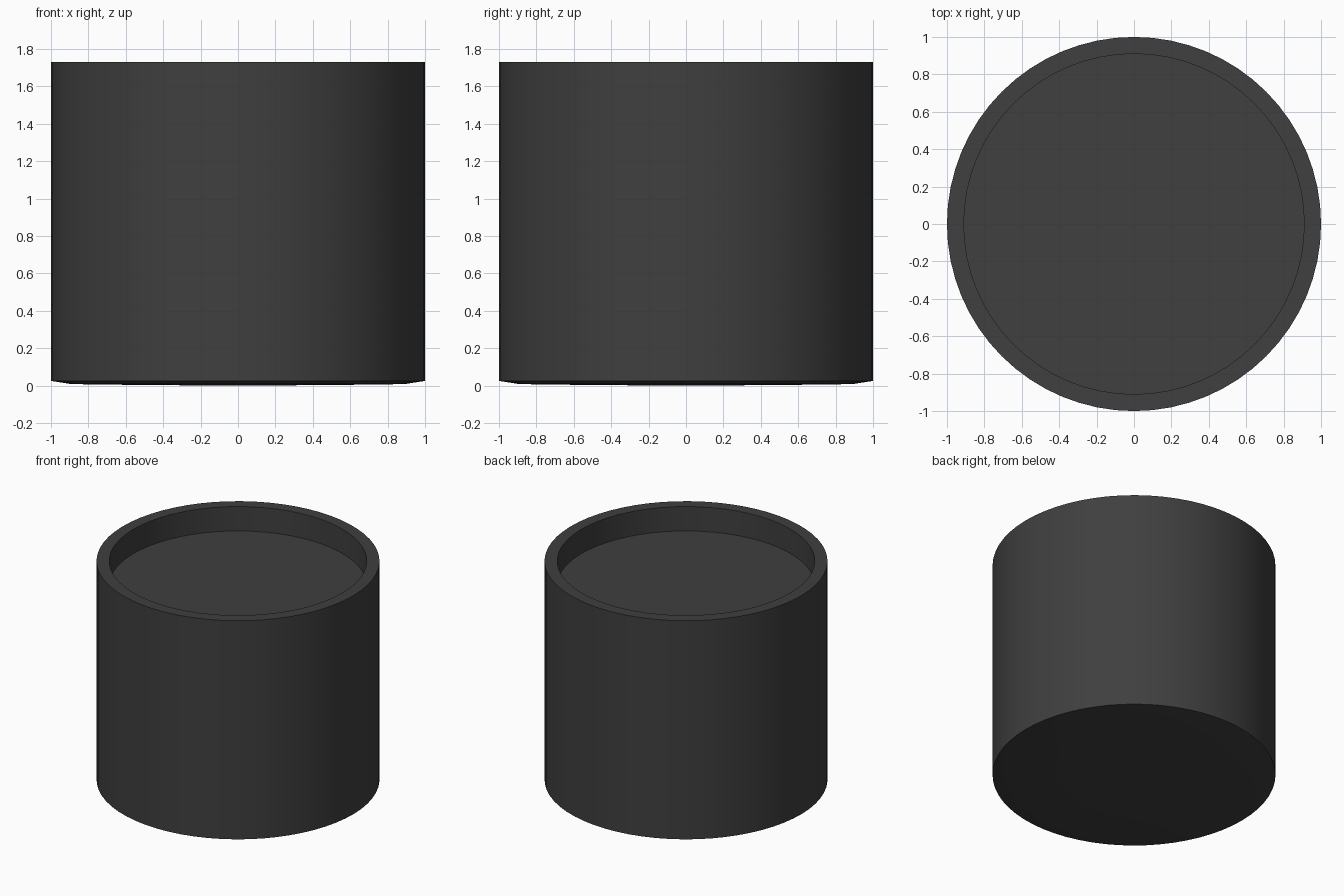
import bpy, bmesh, math

if "Cube" in bpy.data.objects:
    bpy.data.objects.remove(bpy.data.objects["Cube"])

SIDES = 64

# Half profile (radius, height): shallow domed base, straight wall, rim, recessed floor
PROFILE = [(0.0, 0.0), (0.5, 0.003), (0.89, 0.008), (1.0, 0.025),
           (1.0, 1.73), (0.91, 1.73), (0.91, 1.54), (0.0, 1.54)]


def lathe(name, profile, sides):
    bm = bmesh.new()
    verts = [bm.verts.new((r, 0, z)) for r, z in profile]
    edges = [bm.edges.new(pair) for pair in zip(verts, verts[1:])]
    bmesh.ops.spin(bm, geom=verts + edges, cent=(0, 0, 0), axis=(0, 0, 1),
                   angle=2 * math.pi, steps=sides, use_merge=True)
    bmesh.ops.remove_doubles(bm, verts=bm.verts, dist=1e-4)
    bmesh.ops.recalc_face_normals(bm, faces=bm.faces)
    mesh = bpy.data.meshes.new(name)
    bm.to_mesh(mesh)
    bm.free()
    obj = bpy.data.objects.new(name, mesh)
    bpy.context.collection.objects.link(obj)
    return obj


# Round pot body with recessed top
pot = lathe("round_pot", PROFILE, SIDES)
mat = bpy.data.materials.new("dark_grey")
mat.diffuse_color = (0.05, 0.05, 0.05, 1)
mat.use_nodes = True
mat.node_tree.nodes["Principled BSDF"].inputs["Base Color"].default_value = mat.diffuse_color
pot.data.materials.append(mat)

bpy.context.view_layer.objects.active = pot
pot.select_set(True)
bpy.ops.object.shade_smooth_by_angle(angle=math.radians(30))
